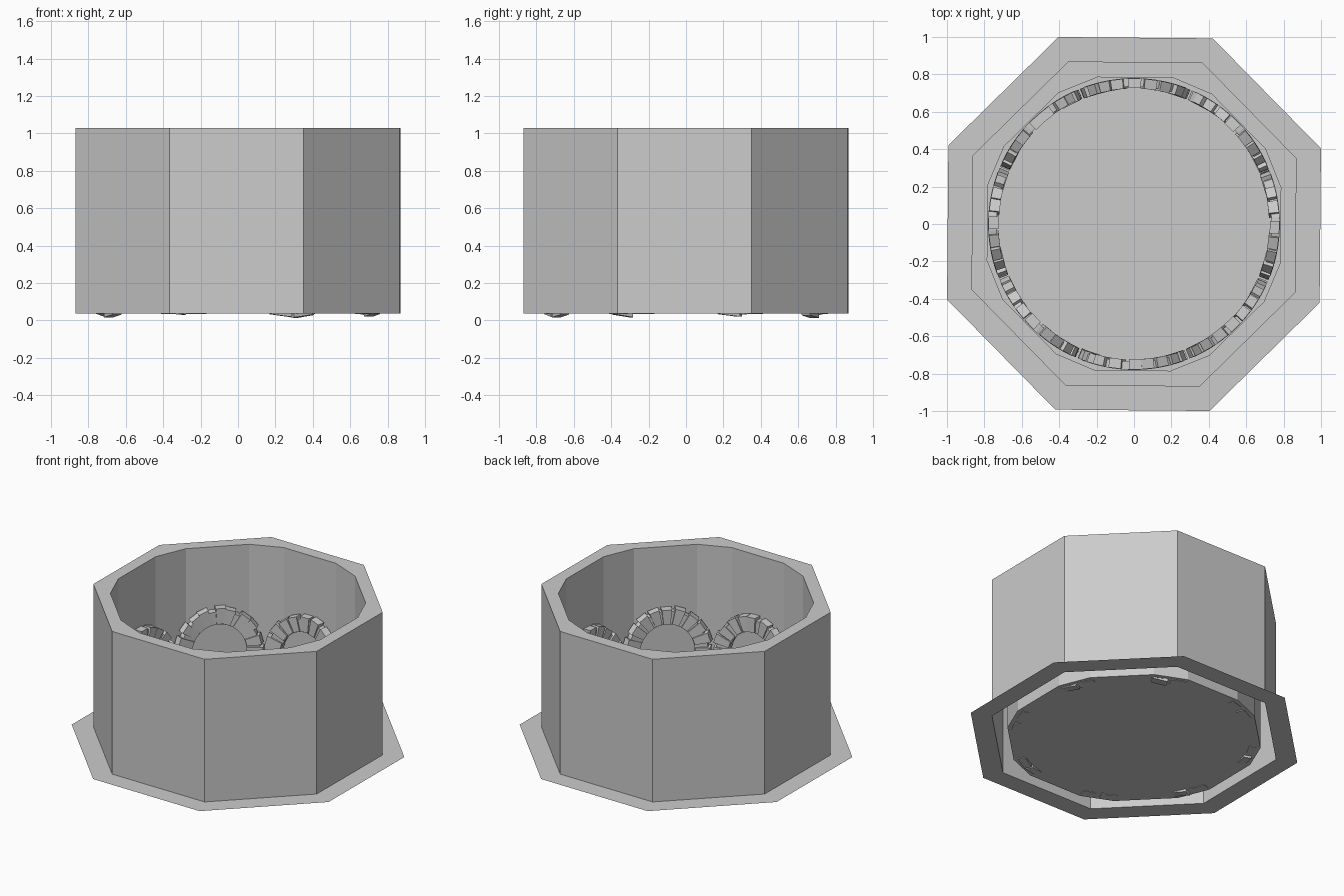
import bpy, math, random

if "Cube" in bpy.data.objects:
    bpy.data.objects.remove(bpy.data.objects["Cube"])

random.seed(4)
Z0, Z1 = 0.036, 1.03
TILT = math.radians(-0.5)


def make(name, verts, faces):
    me = bpy.data.meshes.new(name)
    me.from_pydata(verts, [], faces)
    me.update()
    ob = bpy.data.objects.new(name, me)
    bpy.context.collection.objects.link(ob)
    return ob


def octagon(apothem):
    r = apothem / math.cos(math.pi / 8)
    return [(r * math.cos(a), r * math.sin(a))
            for a in (math.pi / 8 + i * math.pi / 4 + TILT for i in range(8))]


def chamfered(apothem, half):
    # 16 sided ring: long flats with short corner cuts
    pts = []
    r, d = math.hypot(apothem, half), math.atan2(half, apothem)
    for i in range(8):
        for s in (-d, d):
            a = i * math.pi / 4 + s + TILT
            pts.append((r * math.cos(a), r * math.sin(a)))
    return pts


def at(pts, z):
    return [(x, y, z) for x, y in pts]


# flat octagonal ground rim, open under the wall
rim = at(octagon(0.996), Z0) + at(octagon(0.866), Z0)
make("ground_rim", rim, [(i, (i + 1) % 8, 8 + (i + 1) % 8, 8 + i) for i in range(8)])

# hollow wall: octagonal outside, 16 sided inside, open underneath, with floor
outer, inner = octagon(0.866), chamfered(0.783, 0.203)
verts = at(outer, Z0) + at(outer, Z1) + at(inner, Z1) + at(inner, Z0)
faces = []
for i in range(8):
    j = (i + 1) % 8
    faces.append((i, j, 8 + j, 8 + i))
    a, b, c = 16 + 2 * i, 16 + 2 * i + 1, 16 + (2 * i + 2) % 16
    faces.append((8 + i, b + 0, a, 8 + (i - 1) % 8))
    faces.append((8 + i, c, b))
for i in range(16):
    j = (i + 1) % 16
    faces.append((16 + i, 16 + j, 32 + j, 32 + i))
faces.append(tuple(range(32, 48)))
make("well_wall", verts, faces)

# stone arches, curved around the inside of the wall
ZC, R_IN, R_OUT, PITCH = 0.33, 0.18, 0.293, 0.09


def bend(t, z, depth, ang):
    a = ang + t / 0.75
    return (depth * math.cos(a), depth * math.sin(a), z)


def stone(cx, cz, rot, ang, verts, faces):
    # wedge running from R_IN to R_OUT along direction rot
    rot += random.uniform(-0.05, 0.05)
    front = 0.722 + random.uniform(0, 0.006)
    tip = R_OUT - random.uniform(0, 0.012)
    n = len(verts)
    for depth in (0.778, front):
        for r, w in ((R_IN + 0.004, -0.023), (tip, -0.034), (tip, 0.034), (R_IN + 0.004, 0.023)):
            t = cx + r * math.cos(rot) - w * math.sin(rot)
            z = cz + r * math.sin(rot) + w * math.cos(rot)
            verts.append(bend(t, z, depth, ang))
    for f in ((0, 1, 2, 3), (7, 6, 5, 4), (0, 4, 5, 1), (1, 5, 6, 2), (2, 6, 7, 3), (3, 7, 4, 0)):
        faces.append(tuple(n + k for k in f))


for k in range(8):
    ang = k * math.pi / 4 + TILT
    verts, faces = [], []
    for i in range(11):
        stone(0, ZC, math.pi * i / 10, ang, verts, faces)
    for i in range(1, 4):
        stone(0, ZC - PITCH * i, 0, ang, verts, faces)
        stone(0, ZC - PITCH * i, math.pi, ang, verts, faces)
    make("arch_stones_%d" % (k + 1), verts, faces)

    # mortar band behind the stones
    path = [(1, 0, 0.033)] + [(math.cos(math.pi * i / 20), math.sin(math.pi * i / 20), ZC)
                              for i in range(21)] + [(-1, 0, 0.033)]
    bv, bf = [], []
    for c, s, z in path:
        for r, d in ((R_IN, 0.735), (0.268, 0.735), (0.268, 0.78), (R_IN, 0.78)):
            bv.append(bend(r * c, z + r * s, d, ang))
    for i in range(len(path) - 1):
        for q in range(4):
            p = (q + 1) % 4
            bf.append((4 * i + q, 4 * i + 4 + q, 4 * i + 4 + p, 4 * i + p))
    n = len(bv)
    bf += [(0, 1, 2, 3), (n - 1, n - 2, n - 3, n - 4)]
    make("arch_mortar_%d" % (k + 1), bv, bf)
